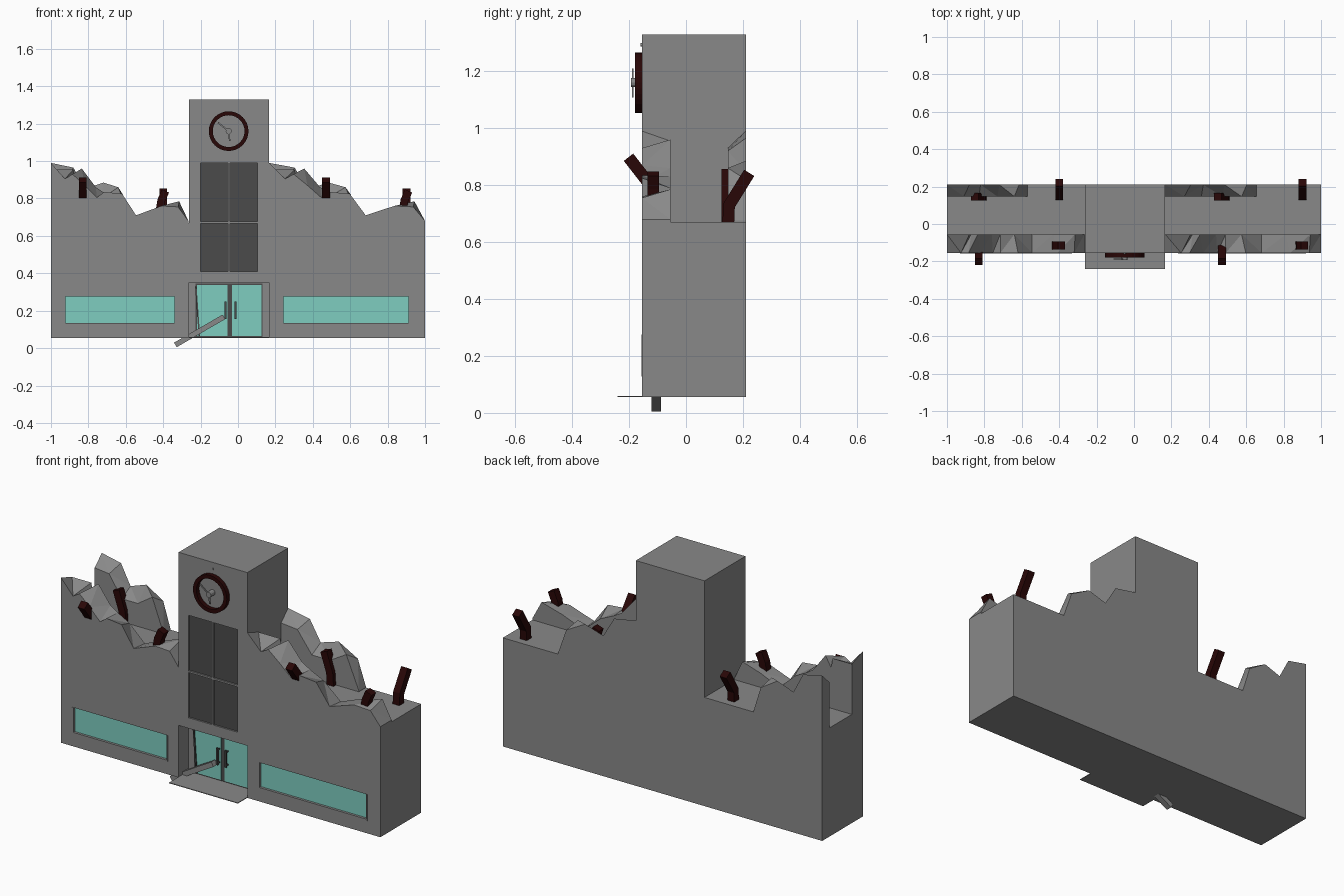
import bpy, bmesh, math
from mathutils import Vector, Matrix

cube = bpy.data.objects.get("Cube")
if cube:
    bpy.data.objects.remove(cube, do_unlink=True)


def material(name, rgb):
    m = bpy.data.materials.new(name)
    m.use_nodes = True
    m.diffuse_color = (*rgb, 1)
    m.node_tree.nodes["Principled BSDF"].inputs["Base Color"].default_value = (*rgb, 1)
    return m


CONCRETE = material("concrete grey", (0.25, 0.25, 0.25))
DARK = material("dark panel grey", (0.07, 0.07, 0.07))
GLASS = material("teal glass", (0.21, 0.61, 0.53))
RUST = material("dark maroon", (0.022, 0.002, 0.002))

FRONT, BACK, BASE, ROOF = -0.155, 0.21, 0.055, 0.67
TOWER_L, TOWER_R = -0.263, 0.167


def finish(name, bm, mat):
    bmesh.ops.recalc_face_normals(bm, faces=bm.faces)
    mesh = bpy.data.meshes.new(name)
    bm.to_mesh(mesh)
    bm.free()
    obj = bpy.data.objects.new(name, mesh)
    mesh.materials.append(mat)
    bpy.context.collection.objects.link(obj)
    return obj


def box(name, x, y, z, mat, tilt=0):
    """Box from (low, high) ranges, optionally tilted about y."""
    bm = bmesh.new()
    bmesh.ops.create_cube(bm, size=1)
    size = [r[1] - r[0] for r in (x, y, z)]
    mid = [(r[0] + r[1]) / 2 for r in (x, y, z)]
    m = Matrix.Translation(mid) @ Matrix.Rotation(tilt, 4, 'Y') @ Matrix.Diagonal((*size, 1))
    bmesh.ops.transform(bm, matrix=m, verts=bm.verts)
    return finish(name, bm, mat)


def cut(target, cutter):
    mod = target.modifiers.new("cut", 'BOOLEAN')
    mod.object, mod.operation, mod.solver = cutter, 'DIFFERENCE', 'EXACT'
    cutter.hide_render = True
    cutter.hide_set(True)


def broken_wall(name, x0, stretch, y_out, y_in, outer, inner):
    """Wall stub whose jagged top differs on its two faces."""
    bm = bmesh.new()
    rings = []
    for (xo, zo), (xi, zi) in zip(outer, inner):
        xo, xi = x0 + xo * stretch, x0 + xi * stretch
        rings.append([bm.verts.new(p) for p in (
            (xo, y_out, ROOF), (xo, y_out, zo), (xi, y_in, zi), (xi, y_in, ROOF))])
    for a, b in zip(rings, rings[1:]):
        for i in range(4):
            j = (i + 1) % 4
            bm.faces.new((a[i], a[j], b[j], b[i]))
    bm.faces.new(rings[0])
    bm.faces.new(rings[-1])
    bmesh.ops.triangulate(bm, faces=bm.faces)
    return finish(name, bm, CONCRETE)


def beam(name, points, width=0.042):
    """Bent square bar through the points."""
    bm = bmesh.new()
    pts = [Vector(p) for p in points]
    rings = []
    for i, p in enumerate(pts):
        d = (pts[min(i + 1, len(pts) - 1)] - pts[max(i - 1, 0)]).normalized()
        u = Vector((0, 1, 0)).cross(d).normalized()
        v = d.cross(u)
        rings.append([bm.verts.new(p + (u * a + v * b) * width / 2)
                      for a, b in ((-1, -1), (1, -1), (1, 1), (-1, 1))])
    for a, b in zip(rings, rings[1:]):
        for i in range(4):
            j = (i + 1) % 4
            bm.faces.new((a[i], a[j], b[j], b[i]))
    bm.faces.new(rings[0])
    bm.faces.new(rings[-1])
    return finish(name, bm, RUST)


# Main block and tower, with recesses cut into the front
body = box("main_block", (-1, 1), (FRONT, BACK), (BASE, ROOF), CONCRETE)
tower = box("tower", (TOWER_L, TOWER_R), (FRONT, BACK), (ROOF, 1.33), CONCRETE)

door_cut = box("entrance_cutter", (TOWER_L, TOWER_R), (-0.3, -0.065), (BASE + 0.004, 0.35), CONCRETE)
cut(body, door_cut)
tower_cut = box("tower_window_cutter", (-0.2, 0.105), (-0.3, FRONT + 0.015), (0.41, 0.99), DARK)
cut(body, tower_cut)
cut(tower, tower_cut)

# Long ground floor windows
for side, x0, x1 in (("right", -0.925, -0.335), ("left", 0.24, 0.915)):
    cut(body, box(side + "_window_cutter", (x0, x1), (-0.3, FRONT + 0.018), (0.13, 0.275), GLASS))
    box(side + "_window_glass", (x0, x1), (FRONT + 0.012, FRONT + 0.02), (0.13, 0.275), GLASS)
    box(side + "_window_sill", (x0, x1), (FRONT - 0.002, FRONT + 0.02), (0.127, 0.135), CONCRETE)
    for x in (x0, x1):
        box(side + "_window_jamb", (x - 0.004, x + 0.004), (FRONT - 0.002, FRONT + 0.02),
            (0.127, 0.275), CONCRETE)

# Tower window panel and glazing bars
box("tower_window_panel", (-0.2, 0.105), (FRONT + 0.009, FRONT + 0.017), (0.41, 0.99), DARK)
box("tower_window_upright", (-0.054, -0.044), (FRONT, FRONT + 0.015), (0.41, 0.99), CONCRETE)
box("tower_window_crossbar", (-0.2, 0.105), (FRONT, FRONT + 0.015), (0.666, 0.676), CONCRETE)

# Entrance doors, handles, step and fallen plank
box("door_frame", (-0.226, 0.132), (-0.069, -0.062), (BASE + 0.002, 0.345), DARK)
box("right_door_glass", (-0.218, -0.056), (-0.073, -0.066), (0.065, 0.338), GLASS)
box("left_door_glass", (-0.033, 0.126), (-0.073, -0.066), (0.065, 0.338), GLASS)
box("loose_door_trim", (-0.22, -0.212), (-0.08, -0.07), (0.065, 0.33), DARK, tilt=-0.07)
for side, x in (("right", -0.066), ("left", -0.013)):
    box(side + "_door_handle", (x - 0.005, x + 0.005), (-0.095, -0.085), (0.155, 0.25), DARK)
    for z in (0.165, 0.24):
        box(side + "_handle_mount", (x - 0.004, x + 0.004), (-0.09, -0.07), (z - 0.004, z + 0.004), DARK)
box("entrance_step", (TOWER_L, TOWER_R), (-0.24, -0.065), (BASE, BASE + 0.004), CONCRETE)
box("fallen_plank", (-0.355, -0.055), (-0.122, -0.088), (0.078, 0.106), CONCRETE,
    tilt=-math.radians(30))

# Clock ring and hands
bm = bmesh.new()
loops = []
for r, y in ((0.106, FRONT), (0.106, -0.18), (0.085, -0.18), (0.085, FRONT)):
    loops.append([bm.verts.new((-0.05 + r * math.cos(k * math.tau / 32), y,
                                1.16 + r * math.sin(k * math.tau / 32))) for k in range(32)])
for n in range(4):
    a, b = loops[n], loops[(n + 1) % 4]
    for k in range(32):
        j = (k + 1) % 32
        bm.faces.new((a[k], a[j], b[j], b[k]))
finish("clock_ring", bm, RUST)


def disc(name, x, z, r, y0, y1):
    bm = bmesh.new()
    m = Matrix.Translation((x, (y0 + y1) / 2, z)) @ Matrix.Rotation(math.pi / 2, 4, 'X')
    bmesh.ops.create_cone(bm, cap_ends=True, segments=12, radius1=r, radius2=r,
                          depth=y1 - y0, matrix=m)
    return finish(name, bm, CONCRETE)


disc("clock_hub", -0.05, 1.16, 0.016, -0.193, FRONT)
disc("clock_stud", -0.05, 1.293, 0.006, -0.16, FRONT)
for name, x, z, length, tilt in (("long_hand", -0.08, 1.184, 0.07, 0.68), ("short_hand", -0.047, 1.133, 0.05, 1.46)):
    box(name, (x - length / 2, x + length / 2), (-0.19, -0.185), (z - 0.004, z + 0.004),
        CONCRETE, tilt=tilt)

# Broken upper walls: (distance along, height) on outer and inner faces
front_outer = [(0, .99), (.075, .905), (.115, .93), (.18, .87), (.245, .805), (.285, .835),
               (.38, .825), (.455, .71), (.59, .76), (.68, .755), (.735, .68)]
front_inner = [(0, .955), (.12, .955), (.13, .90), (.165, .96), (.24, .86), (.285, .83),
               (.36, .79), (.455, .70), (.57, .75), (.685, .785), (.735, .68)]
back_outer = [(0, .99), (.12, .965), (.18, .85), (.28, .885), (.385, .82), (.43, ROOF + .005)]
back_inner = [(0, .93), (.09, .92), (.17, .80), (.27, .80), (.36, .86), (.43, ROOF + .005)]

for side, x0, stretch, shift in (("right", -1, 1, 0), ("left", TOWER_R, 1.133, 1.30)):
    broken_wall(side + "_front_broken_wall", x0, stretch, FRONT, -0.055, front_outer, front_inner)
    broken_wall(side + "_back_broken_wall", x0, stretch, BACK, 0.147, back_outer, back_inner)
    # Bent beams sticking out of the ruin
    a, b = -0.83 + shift, -0.40 + shift
    beam(side + "_front_leaning_beam", [(a, -.10, .74), (a, -.118, .79), (a, -.202, .898)])
    beam(side + "_front_stub_beam", [(b - .02, -.115, .73), (b - .01, -.115, .79), (b + .012, -.115, .84)])
    beam(side + "_back_bent_beam", [(a + .02, .146, ROOF - .01), (a + .015, .146, .74), (a - .022, .146, .85)])
    beam(side + "_back_leaning_beam", [(b, .148, ROOF - .01), (b, .152, .73), (b, .222, .843)])
